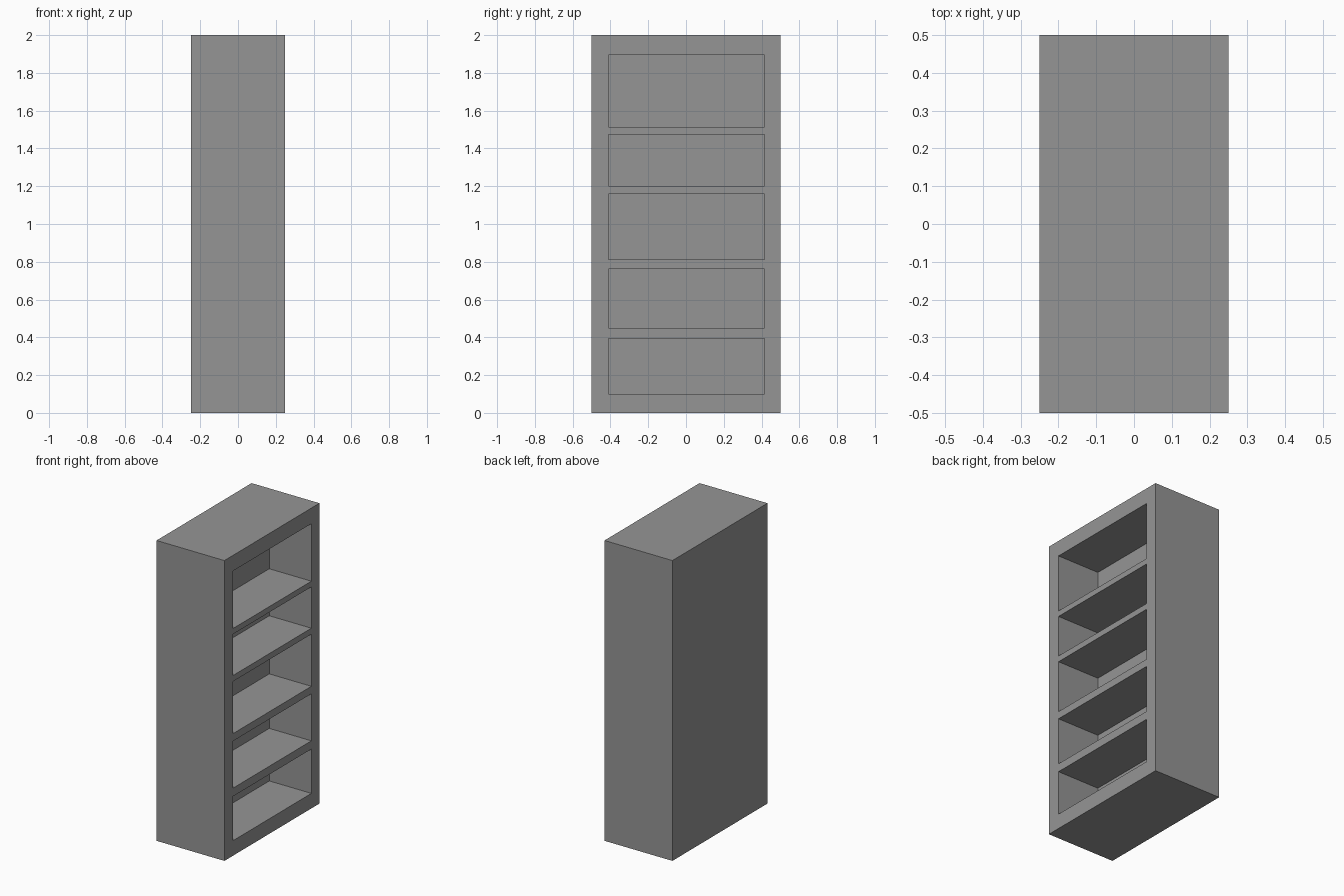
import bpy
import bmesh
from mathutils import Matrix, Vector

cube = bpy.data.objects.get("Cube")
if cube:
    bpy.data.objects.remove(cube, do_unlink=True)

WIDTH, DEPTH, HEIGHT = 1.0, 0.5, 2.0
RECESS = 0.31
BAY_Y = (-0.41, 0.415)
# Bottom and top height of each shelf bay
BAYS = [(0.1, 0.395), (0.45, 0.763), (0.813, 1.16), (1.2, 1.475), (1.513, 1.896)]


def add_box(bm, low, high):
    low, high = Vector(low), Vector(high)
    matrix = Matrix.Translation((low + high) / 2) @ Matrix.Diagonal((*(high - low), 1))
    bmesh.ops.create_cube(bm, size=1, matrix=matrix)


def make_object(name, boxes):
    bm = bmesh.new()
    for low, high in boxes:
        add_box(bm, low, high)
    mesh = bpy.data.meshes.new(name)
    bm.to_mesh(mesh)
    bm.free()
    obj = bpy.data.objects.new(name, mesh)
    bpy.context.collection.objects.link(obj)
    return obj


# Single grey finish
grey = bpy.data.materials.new("plain_grey")
grey.use_nodes = True
colour = (0.3, 0.3, 0.3, 1)
grey.diffuse_color = colour
grey.node_tree.nodes["Principled BSDF"].inputs["Base Color"].default_value = colour

# Solid case
case = make_object("bookcase", [((-DEPTH / 2, -WIDTH / 2, 0), (DEPTH / 2, WIDTH / 2, HEIGHT))])
case.data.materials.append(grey)

# Shelf bays, open towards +x
bays = make_object("bay_cutter", [
    ((DEPTH / 2 - RECESS, BAY_Y[0], bottom), (DEPTH / 2 + 0.1, BAY_Y[1], top))
    for bottom, top in BAYS])
bays.hide_render = True
bays.data.materials.append(grey)

# Carve the bays out of the case, then discard the cutter
carve = case.modifiers.new("carve_bays", "BOOLEAN")
carve.operation = "DIFFERENCE"
carve.solver = "EXACT"
carve.object = bays
bpy.context.view_layer.objects.active = case
bpy.ops.object.modifier_apply(modifier=carve.name)
bpy.data.objects.remove(bays, do_unlink=True)
